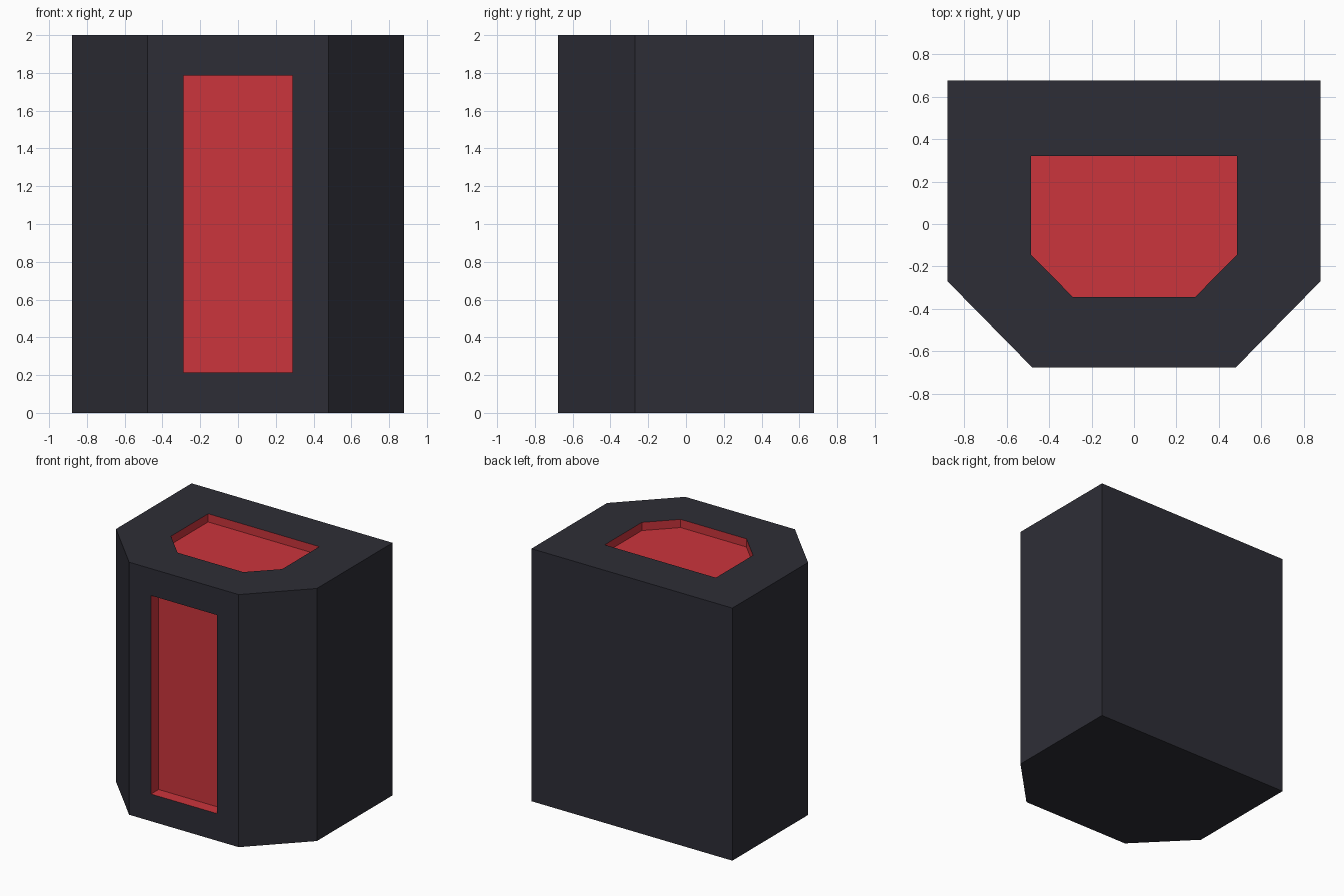
import bpy
import bmesh
from mathutils import Vector

cube = bpy.data.objects.get("Cube")
if cube:
    bpy.data.objects.remove(cube)


def make_material(name, rgb):
    mat = bpy.data.materials.new(name)
    mat.use_nodes = True
    mat.diffuse_color = (*rgb, 1)
    mat.node_tree.nodes["Principled BSDF"].inputs["Base Color"].default_value = (*rgb, 1)
    return mat


def mirrored(half):
    """Close a right-hand half outline with its mirror image."""
    return half + [(-x, y) for x, y in reversed(half)]


def recess(bm, face, margin, corners, depth):
    """Inset a face, fit the inner outline to its corners, then sink it as a red panel."""
    bmesh.ops.inset_individual(bm, faces=[face], thickness=margin, use_even_offset=True)
    for v in face.verts:
        v.co = min(corners, key=lambda c: (c - v.co).length)
    face.normal_update()
    walls = bmesh.ops.inset_individual(bm, faces=[face], thickness=0, depth=-depth)["faces"]
    for f in walls + [face]:
        f.material_index = 1


HEIGHT = 2.0
outline = mirrored([(0.48, -0.677), (0.88, -0.27), (0.88, 0.677)])
top_panel = mirrored([(0.288, -0.345), (0.487, -0.143), (0.487, 0.322)])

# Chamfered block
bm = bmesh.new()
base = bm.faces.new([bm.verts.new((x, y, 0)) for x, y in outline])
raised = bmesh.ops.extrude_face_region(bm, geom=[base], use_keep_orig=True)["geom"]
bmesh.ops.translate(bm, vec=(0, 0, HEIGHT),
                    verts=[g for g in raised if isinstance(g, bmesh.types.BMVert)])
bmesh.ops.recalc_face_normals(bm, faces=bm.faces)
bm.normal_update()
top = max(bm.faces, key=lambda f: f.calc_center_median().z)
front = min(bm.faces, key=lambda f: f.calc_center_median().y)

# Sunken red panels on the top and front
recess(bm, top, 0.35, [Vector((x, y, HEIGHT)) for x, y in top_panel], 0.065)
recess(bm, front, 0.2,
       [Vector((x, -0.677, z)) for x in (-0.288, 0.288) for z in (0.215, 1.787)], 0.095)

mesh = bpy.data.meshes.new("chamfered_block")
bm.to_mesh(mesh)
bm.free()
mesh.materials.append(make_material("dark_slate", (0.027, 0.027, 0.037)))
mesh.materials.append(make_material("panel_red", (0.60, 0.035, 0.045)))
block = bpy.data.objects.new("chamfered_block", mesh)
bpy.context.collection.objects.link(block)
